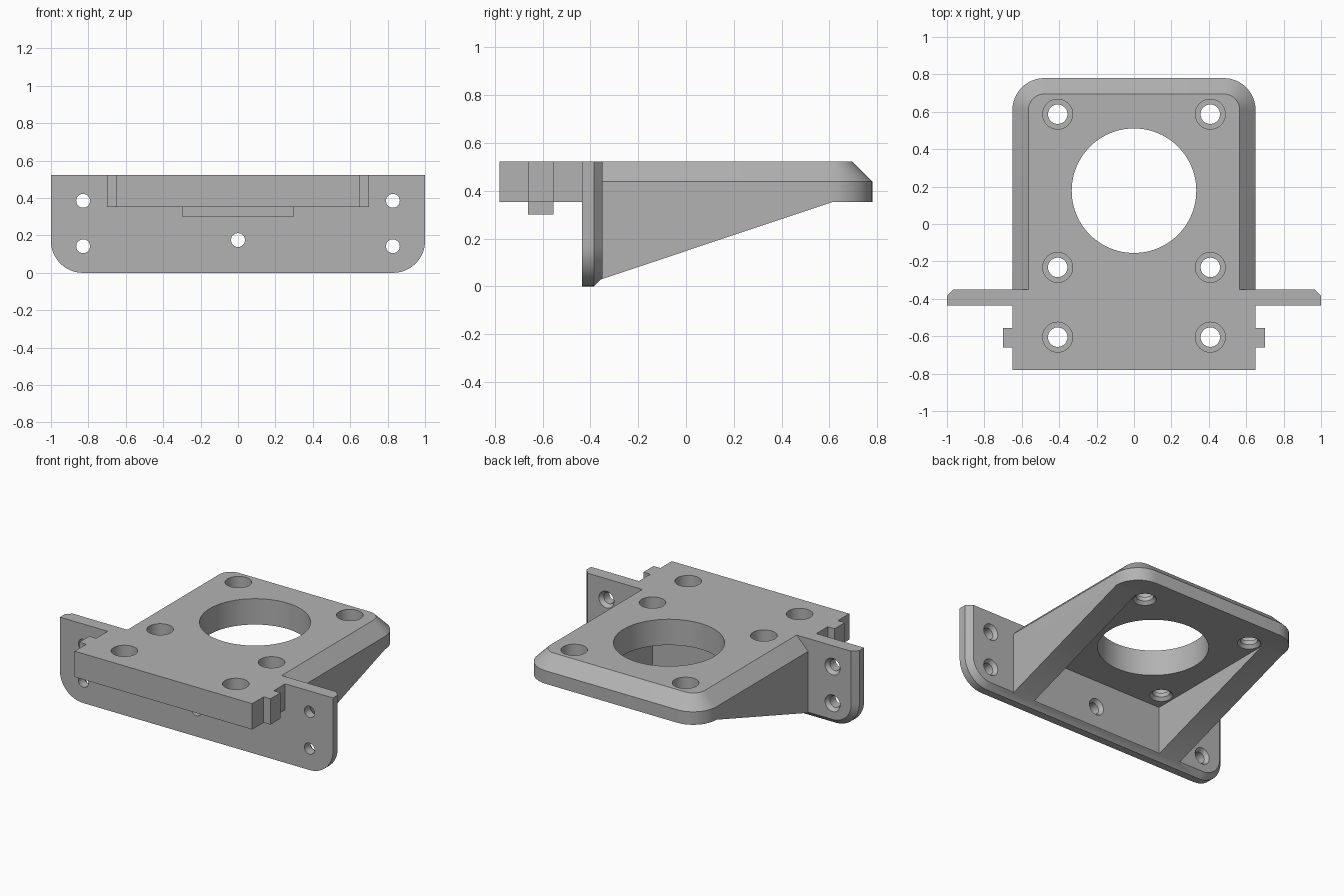
import bpy, bmesh, math

cube = bpy.data.objects.get("Cube")
if cube:
    bpy.data.objects.remove(cube, do_unlink=True)

GREY = (0.45, 0.45, 0.45, 1)
mat = bpy.data.materials.new("plain grey")
mat.use_nodes = True
mat.diffuse_color = GREY
mat.node_tree.nodes["Principled BSDF"].inputs["Base Color"].default_value = GREY

TOP, UNDER = 0.523, 0.352          # shelf top and underside heights
FRONT, BACK = -0.435, -0.35        # upright plate faces
HALF, DEPTH = 0.65, 0.78           # shelf half width and half depth


def loft(name, rings):
    """Skin a closed solid through rings with equal point counts."""
    bm = bmesh.new()
    loops = [[bm.verts.new(p) for p in ring] for ring in rings]
    n = len(loops[0])
    for a, b in zip(loops, loops[1:]):
        for i in range(n):
            j = (i + 1) % n
            bm.faces.new((a[i], a[j], b[j], b[i]))
    bm.faces.new(loops[0])
    bm.faces.new(loops[-1])
    bmesh.ops.recalc_face_normals(bm, faces=bm.faces)
    mesh = bpy.data.meshes.new(name)
    bm.to_mesh(mesh)
    bm.free()
    mesh.materials.append(mat)
    obj = bpy.data.objects.new(name, mesh)
    bpy.context.collection.objects.link(obj)
    return obj


def prism(name, points, axis, low, high):
    """Extrude a flat outline along x or z."""
    place = {"x": lambda p, t: (t, p[0], p[1]), "z": lambda p, t: (p[0], p[1], t)}[axis]
    return loft(name, [[place(p, t) for p in points] for t in (low, high)])


def box(name, x, y, z):
    return prism(name, [(x[0], y[0]), (x[1], y[0]), (x[1], y[1]), (x[0], y[1])], "z", *z)


def rounded(half, flat, edge, r):
    """Symmetrical outline, square at one end and rounded at the other."""
    s = 1 if edge > flat else -1
    side = [(half, flat)]
    for i in range(13):
        a = math.pi / 2 * i / 12
        side.append((half - r + r * math.cos(a), edge + s * r * (math.sin(a) - 1)))
    return side + [(-u, v) for u, v in reversed(side)]


def bore(name, centre, axis, steps, n=48):
    """Stepped round cutter; steps are (position along axis, radius)."""
    rings = []
    for t, r in steps:
        ring = []
        for i in range(n):
            a = 2 * math.pi * i / n
            u, v = centre[0] + r * math.cos(a), centre[1] + r * math.sin(a)
            ring.append((u, v, t) if axis == "z" else (u, t, v))
        rings.append(ring)
    return loft(name, rings)


def combine(target, other, operation):
    mod = target.modifiers.new("join", "BOOLEAN")
    mod.operation, mod.solver, mod.object = operation, "EXACT", other
    bpy.context.view_layer.objects.active = target
    bpy.ops.object.modifier_apply(modifier=mod.name)
    bpy.data.objects.remove(other, do_unlink=True)


# Upright plate: rounded lower corners, bevelled rear rim
bevel = 0.035
full, inner = rounded(1, TOP, 0, 0.17), rounded(1 - bevel, TOP, bevel, 0.17 - bevel)
bracket = loft("mounting_bracket", [[(x, y, z) for x, z in ring] for ring, y in
                                    ((full, FRONT), (full, BACK - bevel), (inner, BACK))])

# Rear shelf: rounded corners, chamfered upper rim
mid = (FRONT + BACK) / 2
cham = 0.085
wide, slim = rounded(HALF, mid, DEPTH, 0.17), rounded(HALF - cham, mid, DEPTH - cham, 0.085)
parts = [loft("rear_shelf", [[(x, y, z) for x, y in ring] for ring, z in
                             ((wide, UNDER), (wide, TOP - cham), (slim, TOP))])]

# Front shelf with side tabs, and a tongue below
tab = (-0.66, -0.555)
side = [(HALF, -DEPTH), (HALF, tab[0]), (0.7, tab[0]), (0.7, tab[1]), (HALF, tab[1]), (HALF, mid)]
parts.append(prism("front_shelf", side + [(-x, y) for x, y in reversed(side)], "z", UNDER, TOP))
parts.append(box("tongue", (-0.3, 0.3), tab, (0.3, UNDER + 0.02)))

# Triangular gussets under the shelf
slope = [(BACK - 0.015, 0.026), (0.61, UNDER), (0.61, UNDER + 0.01), (BACK - 0.015, UNDER + 0.01)]
for s in (-1, 1):
    parts.append(prism("gusset", slope, "x", *sorted((s * 0.49, s * HALF))))
for part in parts:
    combine(bracket, part, "UNION")

# Motor opening and stepped shelf screw holes
cutters = [bore("opening", (0, 0.178), "z", ((0.2, 0.333), (0.7, 0.333)), 96)]
for x in (-0.408, 0.408):
    for y in (-0.605, -0.232, 0.587):
        cutters.append(bore("shelf_hole", (x, y), "z", (
            (0.32, 0.07), (UNDER, 0.07), (UNDER + 0.02, 0.052),
            (0.4, 0.052), (0.4, 0.08), (0.6, 0.08))))

# Plate screw holes, countersunk at the rear
spots = [(s * 0.828, z) for s in (-1, 1) for z in (0.142, 0.385)] + [(0, 0.175)]
for spot in spots:
    cutters.append(bore("plate_hole", spot, "y", (
        (-0.5, 0.037), (BACK - 0.025, 0.037), (BACK, 0.055), (BACK + 0.03, 0.055)), 32))
for cutter in cutters:
    combine(bracket, cutter, "DIFFERENCE")

bpy.ops.object.select_all(action="DESELECT")
bracket.select_set(True)
bpy.context.view_layer.objects.active = bracket
bpy.ops.object.shade_smooth_by_angle(angle=math.radians(30))
